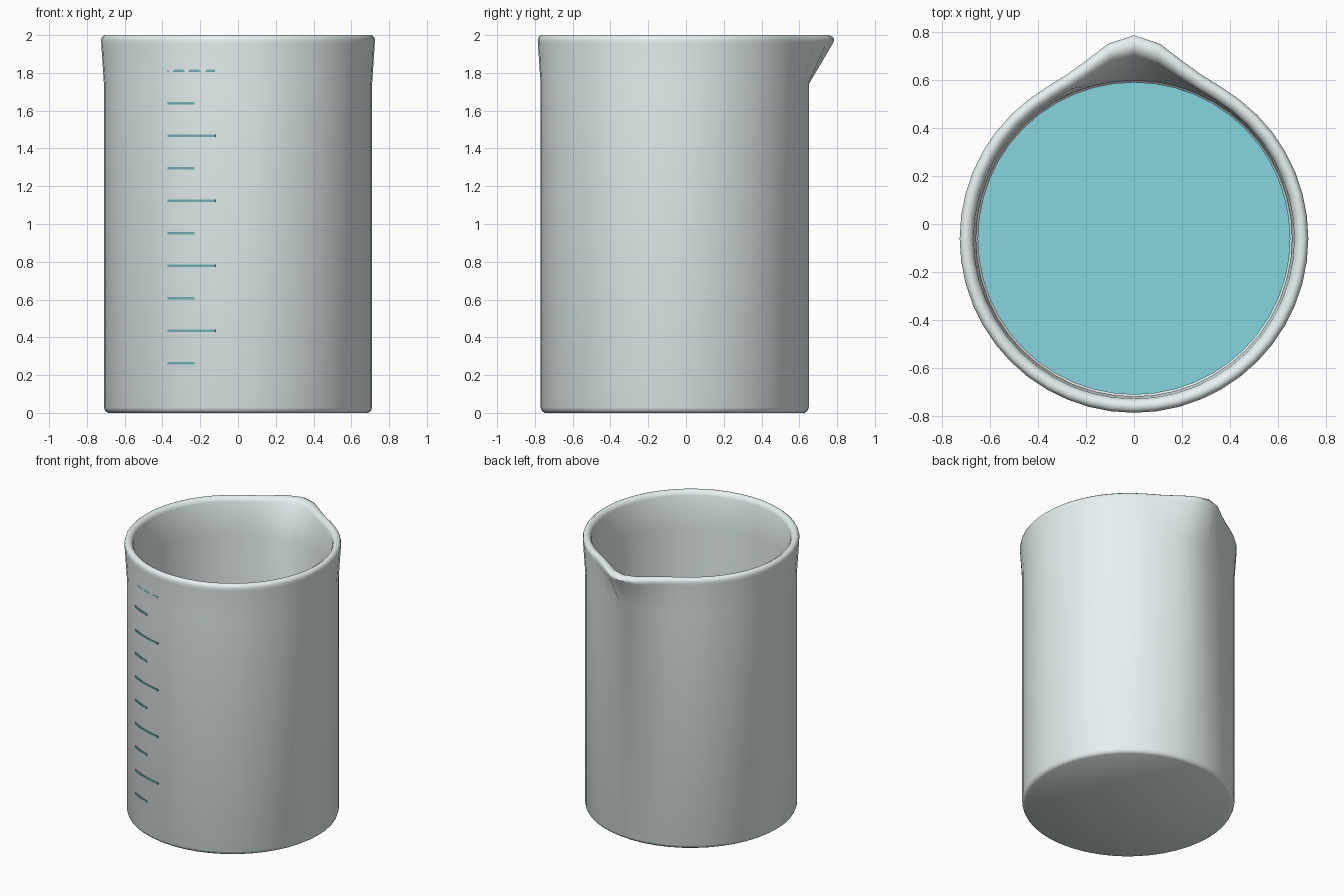
import bpy, bmesh, math

if "Cube" in bpy.data.objects:
    bpy.data.objects.remove(bpy.data.objects["Cube"])

CY = -0.06          # axis of the round body (the spout shifts the bounding box)
SEG = 48


def material(name, rgb):
    m = bpy.data.materials.new(name)
    m.diffuse_color = (*rgb, 1)
    m.use_nodes = True
    m.node_tree.nodes["Principled BSDF"].inputs["Base Color"].default_value = m.diffuse_color
    return m


def finish(bm, name, mat, angle=40):
    bmesh.ops.recalc_face_normals(bm, faces=bm.faces)
    me = bpy.data.meshes.new(name)
    bm.to_mesh(me)
    bm.free()
    ob = bpy.data.objects.new(name, me)
    bpy.context.collection.objects.link(ob)
    me.materials.append(mat)
    bpy.ops.object.select_all(action='DESELECT')
    ob.select_set(True)
    bpy.context.view_layer.objects.active = ob
    bpy.ops.object.shade_smooth_by_angle(angle=math.radians(angle))
    return ob


def lathe(name, profile, mat):
    """Closed round body; each profile entry is (radius, z, spout offset)."""
    bm = bmesh.new()
    rings = []
    for r, z, spout in profile:
        ring = []
        for i in range(SEG):
            a = 2 * math.pi * i / SEG
            deg = math.degrees(min(a, 2 * math.pi - a))   # angle away from +y
            rr = r + spout * math.exp(-(deg / 14.5) ** 2)
            ring.append(bm.verts.new((rr * math.sin(a), CY + rr * math.cos(a), z)))
        rings.append(ring)
    for lo, hi in zip(rings, rings[1:]):
        for i in range(SEG):
            j = (i + 1) % SEG
            bm.faces.new((lo[i], lo[j], hi[j], hi[i]))
    bm.faces.new(rings[0])
    bm.faces.new(rings[-1])
    return finish(bm, name, mat)


def add_mark(bm, x0, x1, z, h=0.013, r0=0.705, r1=0.714, n=6):
    """Thin raised bar wrapped around the front of the body."""
    a0, a1 = math.asin(x0 / 0.71), math.asin(x1 / 0.71)
    rows = []
    for i in range(n + 1):
        a = a0 + (a1 - a0) * i / n
        rows.append([bm.verts.new((r * math.sin(a), CY - r * math.cos(a), z + dz))
                     for r, dz in ((r0, -h / 2), (r1, -h / 2), (r1, h / 2), (r0, h / 2))])
    for p, q in zip(rows, rows[1:]):
        for k in range(4):
            m = (k + 1) % 4
            bm.faces.new((p[k], p[m], q[m], q[k]))
    bm.faces.new(rows[0])
    bm.faces.new(rows[-1])


glass = material("glass", (0.80, 0.88, 0.88))
teal = material("liquid", (0.24, 0.66, 0.74))
ink = material("ink", (0.16, 0.42, 0.45))

# Glass wall with chamfered foot, flared rounded rim and pouring spout
lathe("beaker_body", [
    (0.688, 0.0, 0), (0.703, 0.010, 0), (0.71, 0.028, 0), (0.71, 1.74, 0),
    (0.724, 1.955, 0.113), (0.725, 1.975, 0.12), (0.720, 1.990, 0.118),
    (0.708, 2.0, 0.11), (0.692, 2.0, 0.105), (0.676, 1.990, 0.10),
    (0.667, 1.970, 0.09), (0.657, 1.74, 0),
    (0.657, 0.075, 0), (0.64, 0.055, 0)], glass)

# Liquid inside
lathe("liquid", [(0.64, 0.06, 0), (0.65, 0.08, 0), (0.65, 0.95, 0)], teal)

# Alternating short and long graduation marks
bm = bmesh.new()
for i in range(10):
    add_mark(bm, -0.37, -0.12 if i % 2 else -0.23, 0.262 + i * 0.1722)
finish(bm, "graduation_marks", ink, 30)
